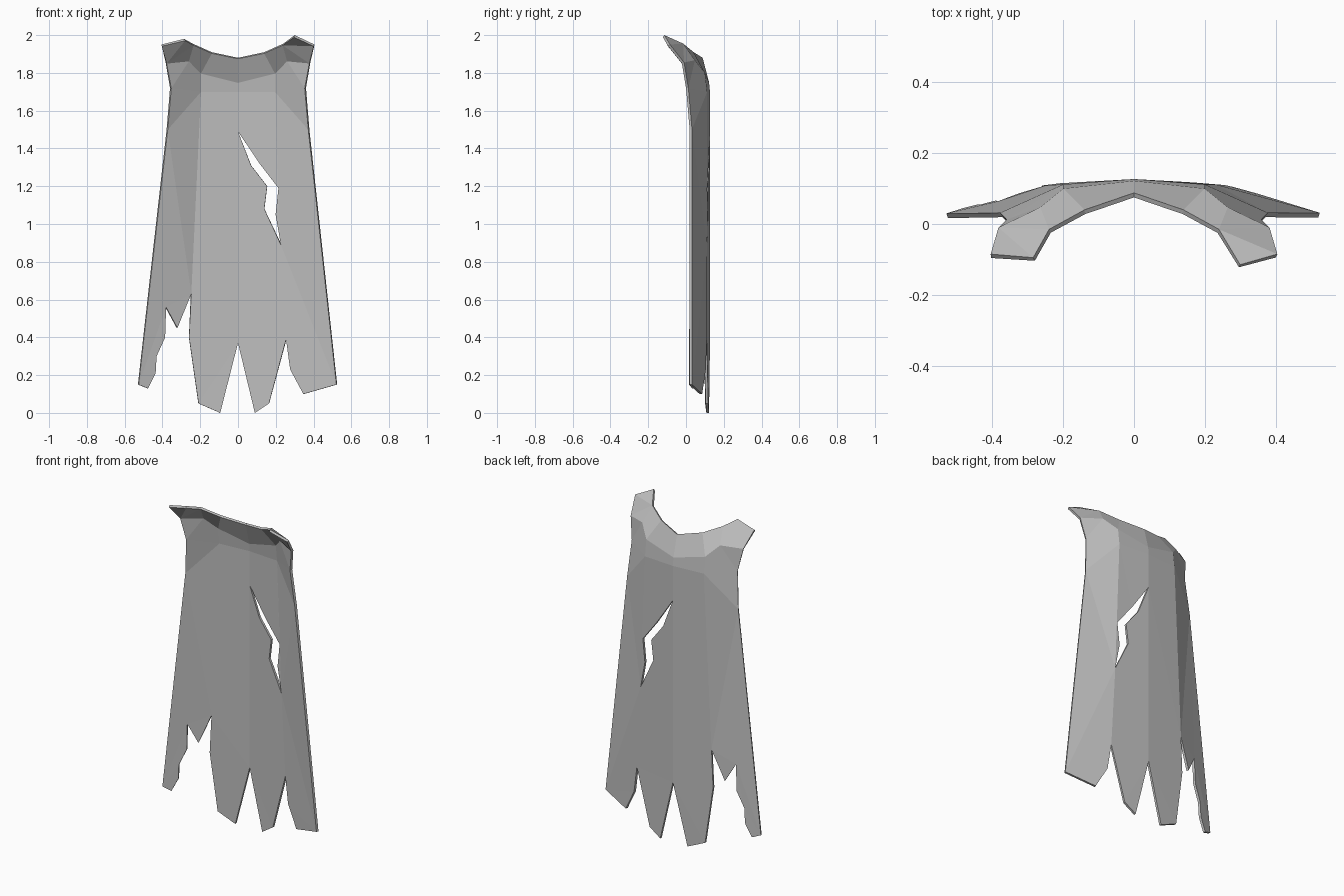
import bpy
import bmesh

cube = bpy.data.objects.get("Cube")
if cube:
    bpy.data.objects.remove(cube, do_unlink=True)

cloth = bpy.data.materials.new("grey cloth")
cloth.use_nodes = True
GREY = (0.52, 0.52, 0.52, 1)
cloth.diffuse_color = GREY
cloth.node_tree.nodes["Principled BSDF"].inputs["Base Color"].default_value = GREY


def depth(x, z):
    """Depth of the draped cloth: creased at the centre and at two folds."""
    t = (1.7 - z) / 1.55
    fold, edge = 0.2 + 0.06 * t, 0.36 + 0.17 * t
    side = 0.03 - max(0, z - 1.5) * 0.08
    a = abs(x)
    if a < fold:
        return 0.127 - 0.015 * a / fold
    return 0.112 + (side - 0.112) * min(1, (a - fold) / (edge - fold))


bm = bmesh.new()


def add_face(points):
    face = bm.faces.new([bm.verts.new(p) for p in points])
    face.normal_update()
    if face.normal.y < 0:
        face.normal_flip()


def panel(outline):
    add_face([(x, depth(x, z), z) for x, z in outline])


# Hanging panels, divided along the folds, with ragged hems
tear_top, tear_end = (0, 1.49), (0.23, 0.89)
tear_left = [(0.07, 1.31), (0.155, 1.2), (0.14, 1.08)]
tear_right = [(0.115, 1.32), (0.215, 1.19), (0.2, 1.05)]
notch_mid, notch_left, notch_right = (0, 0.37), (-0.25, 0.63), (0.257, 0.39)

panel([(-0.2, 1.7), notch_left, (-0.325, 0.45), (-0.385, 0.56), (-0.39, 0.4),
       (-0.435, 0.3), (-0.44, 0.21), (-0.48, 0.13), (-0.53, 0.15),
       (-0.378, 1.5), (-0.36, 1.72)])
panel([(-0.2, 1.7), (0, 1.7), tear_top, notch_mid, (-0.095, 0),
       (-0.21, 0.05), (-0.26, 0.4), notch_left])
panel([(0, 1.7), (0.2, 1.7), tear_end] + tear_right[::-1] + [tear_top])
panel([tear_top] + tear_left + [tear_end, notch_right, (0.165, 0.05),
                                (0.09, 0), notch_mid])
panel([(0.2, 1.7), (0.36, 1.72), (0.378, 1.5), (0.525, 0.15), (0.35, 0.1),
       (0.28, 0.23), notch_right, tear_end])

# Collar with a raised, forward-leaning tip on each side
for s, tip in ((-1, (0.285, -0.095, 1.98)), (1, (0.3, -0.115, 2.0))):
    neck = [(0.405, -0.085, 1.95), tip, (0.24, -0.015, 1.955),
            (0.14, 0.04, 1.91), (0, 0.088, 1.88)]
    mid = [(0.383, -0.01, 1.855), (0.265, 0.047, 1.867),
           (0.2, 0.1, 1.8), (0, 0.122, 1.75)]
    low = [(x, depth(x, z), z) for x, z in ((0.36, 1.72), (0.2, 1.7), (0, 1.7))]
    for ring in ([neck[0], neck[1], neck[2], mid[1], mid[0]],
                 [neck[2], neck[3], mid[2], mid[1]],
                 [neck[3], neck[4], mid[3], mid[2]],
                 [mid[2], mid[3], low[2], low[1]],
                 [mid[1], mid[2], low[1], low[0]],
                 [mid[0], mid[1], low[0]]):
        add_face([(s * x, y, z) for x, y, z in ring])

bmesh.ops.remove_doubles(bm, verts=bm.verts, dist=0.002)
bmesh.ops.triangulate(bm, faces=[f for f in bm.faces if len(f.verts) > 4])
mesh = bpy.data.meshes.new("torn_cloak")
bm.to_mesh(mesh)
bm.free()
mesh.materials.append(cloth)
cloak = bpy.data.objects.new("torn_cloak", mesh)
bpy.context.collection.objects.link(cloak)

# Cloth thickness, grown toward the wearer
solid = cloak.modifiers.new("thickness", "SOLIDIFY")
solid.thickness = 0.014
solid.offset = -1
